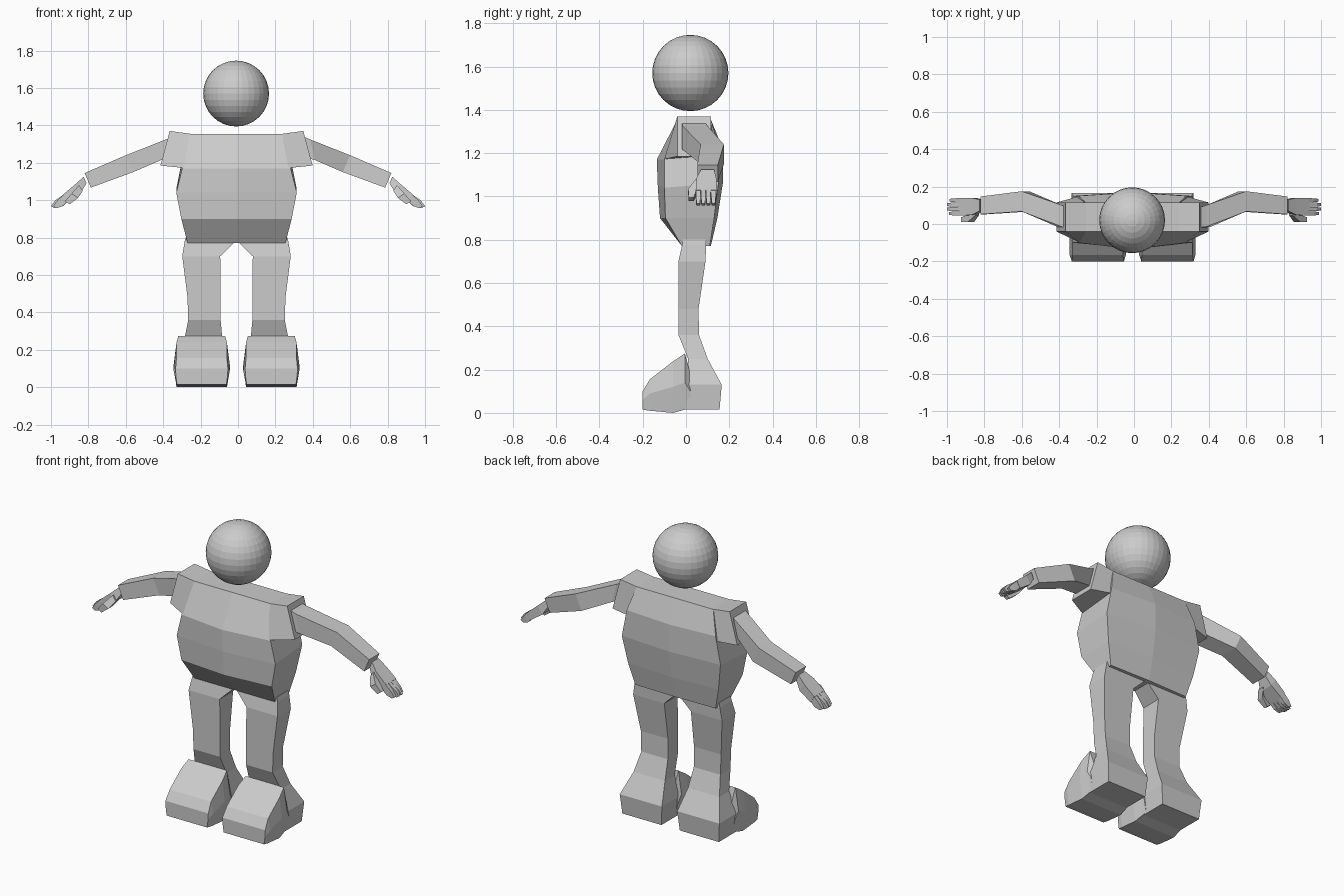
import bpy, bmesh

CX = -0.008  # body centre line

grey = bpy.data.materials.new("plain grey")
grey.diffuse_color = (0.6, 0.6, 0.6, 1)


def loft(bm, rings):
    """Skin a list of equal-length point rings and cap both ends."""
    rows = [[bm.verts.new(p) for p in r] for r in rings]
    n = len(rows[0])
    for a, b in zip(rows, rows[1:]):
        for i in range(n):
            j = (i + 1) % n
            bm.faces.new((a[i], a[j], b[j], b[i]))
    bm.faces.new(rows[0])
    bm.faces.new(rows[-1])


def finish(name, bm):
    bmesh.ops.recalc_face_normals(bm, faces=bm.faces[:])
    me = bpy.data.meshes.new(name)
    bm.to_mesh(me)
    bm.free()
    me.materials.append(grey)
    ob = bpy.data.objects.new(name, me)
    bpy.context.collection.objects.link(ob)
    return ob


def limb(bm, s, stations, c=0.0):
    """Square limb: each station is top x, top z, bottom x, bottom z, front y, back y."""
    loft(bm, [[(c + s * tx, f, tz), (c + s * tx, b, tz),
               (c + s * bx, b, bz), (c + s * bx, f, bz)]
              for tx, tz, bx, bz, f, b in stations])


# Head
bm = bmesh.new()
bmesh.ops.create_uvsphere(bm, u_segments=32, v_segments=16, radius=0.176)
bmesh.ops.translate(bm, verts=bm.verts[:], vec=(-0.01, 0.02, 1.57))
finish("head", bm)

# Torso rings: half width, front z, back z, front corner/centre y, back corner/centre y
bm = bmesh.new()
rings = []
for hx, zf, zb, fc, fm, bc, bmid in [
        (0.25, 1.355, 1.355, -0.04, -0.04, 0.115, 0.115),
        (0.29, 1.17, 1.22, -0.10, -0.135, 0.15, 0.17),
        (0.322, 1.04, 1.06, -0.10, -0.13, 0.15, 0.17),
        (0.295, 0.90, 0.90, -0.095, -0.12, 0.13, 0.145),
        (0.262, 0.772, 0.772, -0.02, -0.02, 0.11, 0.115)]:
    rings.append([(CX - hx, fc, zf), (CX, fm, zf), (CX + hx, fc, zf),
                  (CX + hx, bc, zb), (CX, bmid, zb), (CX - hx, bc, zb)])
loft(bm, rings)
# Short sleeves flaring out of the shoulders
for s in (-1, 1):
    root = [(0.24, -0.04, 1.354), (0.24, 0.115, 1.354), (0.28, 0.15, 1.19), (0.28, -0.10, 1.172)]
    cuff = [(0.357, -0.04, 1.37), (0.357, 0.115, 1.37), (0.407, 0.115, 1.185), (0.407, -0.04, 1.185)]
    loft(bm, [[(CX + s * x, y, z) for x, y, z in r] for r in (root, cuff)])
finish("torso", bm)

for s, side in ((-1, "right"), (1, "left")):
    # Arm, bent back at the elbow
    bm = bmesh.new()
    limb(bm, s, [(0.34, 1.345, 0.37, 1.225, -0.02, 0.085),
                 (0.385, 1.325, 0.41, 1.215, -0.015, 0.10),
                 (0.60, 1.24, 0.56, 1.15, 0.067, 0.175),
                 (0.82, 1.145, 0.787, 1.067, 0.052, 0.147)])
    finish(side + "_arm", bm)

    # Hand: palm, four fingers and thumb
    bm = bmesh.new()
    limb(bm, s, [(0.825, 1.125, 0.81, 1.09, 0.07, 0.13),
                 (0.87, 1.085, 0.84, 1.04, 0.048, 0.14),
                 (0.935, 1.03, 0.912, 0.99, 0.045, 0.14)])
    for i, reach in enumerate((-0.012, 0.0, 0.0, -0.014)):
        y = 0.045 + i * 0.0235
        limb(bm, s, [(0.93, 1.032, 0.91, 0.994, y, y + 0.0225),
                     (0.978 + reach, 0.998, 0.95 + reach, 0.968, y + 0.001, y + 0.022),
                     (1.0 + reach, 0.968, 0.982 + reach, 0.957, y + 0.004, y + 0.019)])
    limb(bm, s, [(0.85, 1.08, 0.83, 1.05, 0.045, 0.085),
                 (0.89, 1.035, 0.855, 1.012, 0.01, 0.05),
                 (0.925, 0.995, 0.90, 0.978, 0.012, 0.036)])
    finish(side + "_hand", bm)

    # Leg flaring into the heel: z, inner x, outer x, front y, back y
    bm = bmesh.new()
    rings = []
    for z, xi, xo, f, b in [(0.80, 0.008, 0.272, -0.015, 0.09),
                            (0.775, 0.01, 0.278, -0.018, 0.093),
                            (0.70, 0.087, 0.29, -0.035, 0.09),
                            (0.48, 0.085, 0.262, -0.035, 0.058),
                            (0.36, 0.085, 0.258, -0.035, 0.06),
                            (0.25, 0.075, 0.28, 0.01, 0.10),
                            (0.13, 0.05, 0.325, 0.0, 0.165),
                            (0.015, 0.06, 0.315, 0.0, 0.155)]:
        rings.append([(CX + s * xi, f, z), (CX + s * xo, f, z),
                      (CX + s * xo, b, z), (CX + s * xi, b, z)])
    loft(bm, rings)
    finish(side + "_leg", bm)

    # Chunky toe of the shoe: y, bottom/middle/top z, bottom/middle/top half width
    bm = bmesh.new()
    rings = []
    c = CX + s * 0.186
    for y, zb, zm, zt, wb, wm, wt in [(0.02, 0.02, 0.10, 0.18, 0.125, 0.14, 0.115),
                                      (-0.005, 0.015, 0.14, 0.275, 0.13, 0.145, 0.125),
                                      (-0.06, 0.0, 0.12, 0.238, 0.135, 0.15, 0.135),
                                      (-0.167, 0.01, 0.09, 0.155, 0.135, 0.15, 0.135),
                                      (-0.20, 0.015, 0.06, 0.10, 0.132, 0.138, 0.14)]:
        rings.append([(c - wb, y, zb), (c + wb, y, zb), (c + wm, y, zm),
                      (c + wt, y, zt), (c - wt, y, zt), (c - wm, y, zm)])
    loft(bm, rings)
    finish(side + "_shoe", bm)
